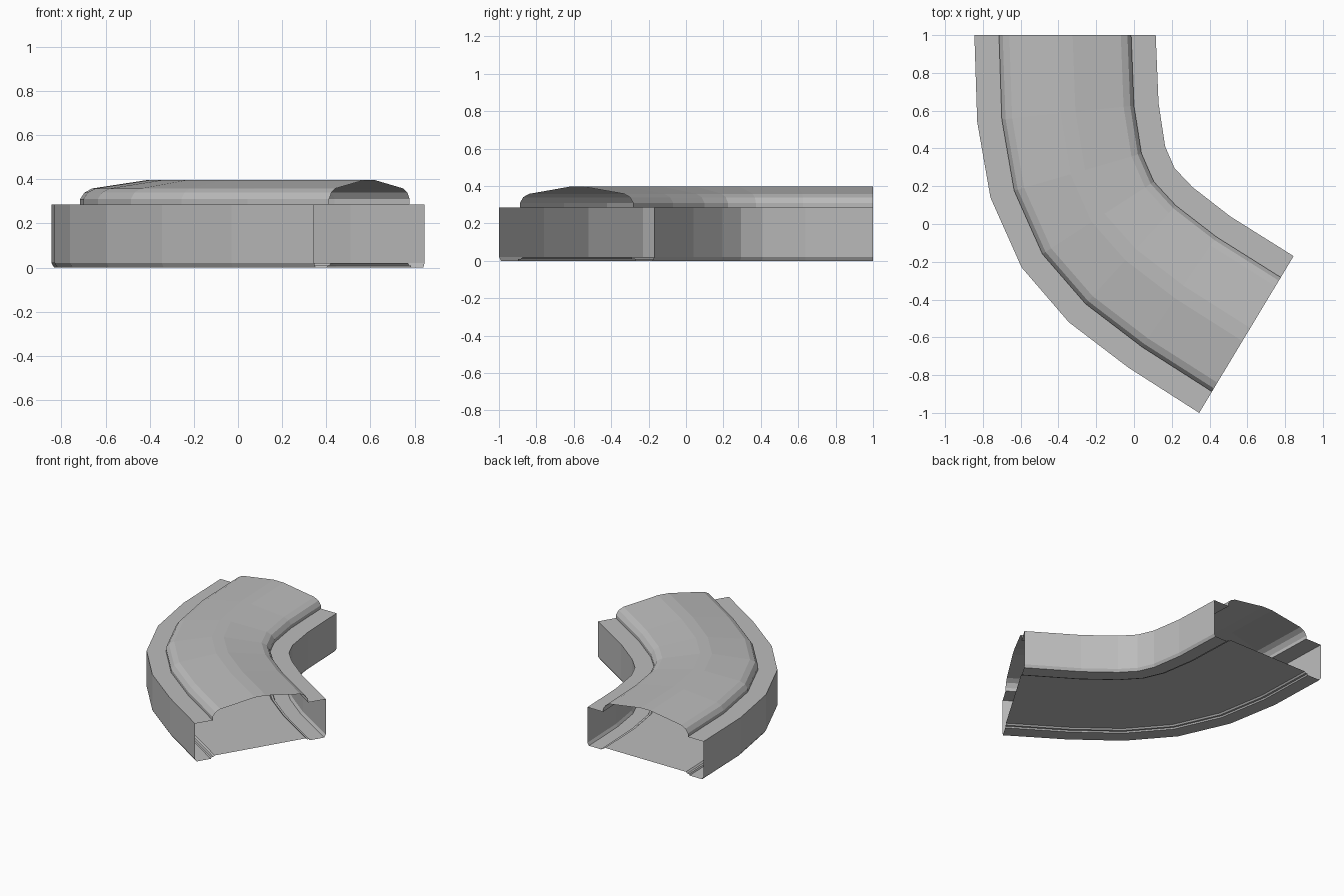
import bpy, bmesh
from mathutils import Vector

cube = bpy.data.objects.get("Cube")
if cube:
    bpy.data.objects.remove(cube, do_unlink=True)

grey = bpy.data.materials.new("light grey")
grey.use_nodes = True
colour = (0.5, 0.5, 0.5, 1)
grey.diffuse_color = colour
grey.node_tree.nodes["Principled BSDF"].inputs["Base Color"].default_value = colour

# Bend path: outer and inner edge of each ring
OUTER = [(-.845, 1), (-.83, .54), (-.76, .14), (-.595, -.23),
         (-.345, -.52), (-.03, -.76), (.345, -1)]
INNER = [(.115, 1), (.13, .64), (.165, .41), (.215, .295),
         (.31, .195), (.51, .04), (.845, -.17)]
WIDTH = 0.96

# Half cross-section (distance from centre line, height): floor, foot, wall, ledge, roof
HALF = [(.335, .02), (.345, .01), (.36, .01), (.365, 0), (.468, 0), (.48, .02),
        (.48, .285), (.35, .285), (.35, .31), (.33, .34), (.295, .358), (.04, .397)]
SECTION = HALF + [(-d, z) for d, z in reversed(HALF)]


def sweep_section(name, section):
    """Sweep a closed section along the bend, leaving both ends open."""
    bm = bmesh.new()
    rings = []
    for o, i in zip(OUTER, INNER):
        o, i = Vector((*o, 0)), Vector((*i, 0))
        rings.append([bm.verts.new(o.lerp(i, 0.5 + d / WIDTH) + Vector((0, 0, z)))
                      for d, z in section])
    n = len(section)
    for a, b in zip(rings, rings[1:]):
        for k in range(n):
            m = (k + 1) % n
            bm.faces.new((a[k], a[m], b[m], b[k]))
    bmesh.ops.recalc_face_normals(bm, faces=bm.faces)
    # Outward check: the ledges and roof must face up
    top = max(bm.faces, key=lambda f: f.calc_center_median().z)
    if top.normal.z < 0:
        bmesh.ops.reverse_faces(bm, faces=bm.faces)
    mesh = bpy.data.meshes.new(name)
    bm.to_mesh(mesh)
    bm.free()
    mesh.materials.append(grey)
    obj = bpy.data.objects.new(name, mesh)
    bpy.context.collection.objects.link(obj)
    return obj


sweep_section("curved_duct", SECTION)
